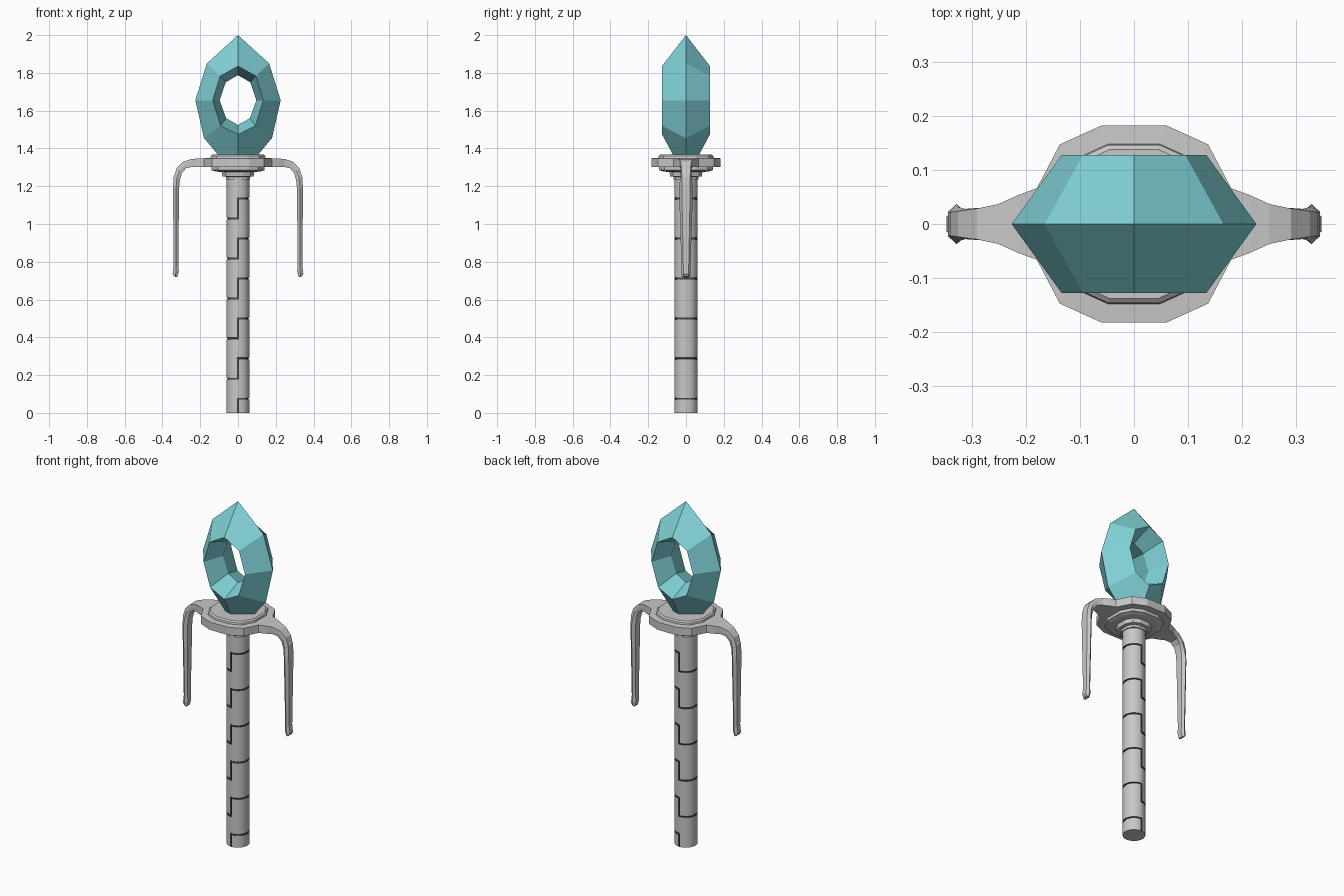
import bpy, bmesh, math

if "Cube" in bpy.data.objects:
    bpy.data.objects.remove(bpy.data.objects["Cube"])


def material(name, rgb):
    m = bpy.data.materials.new(name)
    m.diffuse_color = (*rgb, 1)
    m.use_nodes = True
    m.node_tree.nodes["Principled BSDF"].inputs["Base Color"].default_value = m.diffuse_color
    return m


METAL = material("grey metal", (0.58, 0.58, 0.58))
DARK = material("dark groove", (0.06, 0.06, 0.06))
CRYSTAL = material("pale turquoise crystal", (0.22, 0.65, 0.69))


def finish(name, bm, *mats):
    bmesh.ops.recalc_face_normals(bm, faces=bm.faces)
    me = bpy.data.meshes.new(name)
    bm.to_mesh(me)
    bm.free()
    for m in mats:
        me.materials.append(m)
    ob = bpy.data.objects.new(name, me)
    bpy.context.collection.objects.link(ob)
    return ob


def loft(bm, rings, caps=True, loop=False):
    """Skin closed rings of points; cap the ends or join last to first."""
    vr = [[bm.verts.new(p) for p in r] for r in rings]
    n = len(vr[0])
    pairs = list(zip(vr, vr[1:])) + ([(vr[-1], vr[0])] if loop else [])
    for a, b in pairs:
        for i in range(n):
            j = (i + 1) % n
            bm.faces.new((a[i], a[j], b[j], b[i]))
    if caps and not loop:
        bm.faces.new(vr[0])
        bm.faces.new(vr[-1])


# Crystal ring: diamond section (outer edge, front, inner edge, back) round an oval
half = [  # outer x,z / front edge x,z / inner edge x,z, from top to bottom
    (0, 2.0, 0, 1.836, 0, 1.788),
    (0.165, 1.85, 0.095, 1.783, 0.065, 1.75),
    (0.226, 1.655, 0.134, 1.655, 0.097, 1.655),
    (0.18, 1.455, 0.092, 1.52, 0.063, 1.56),
    (0, 1.24, 0, 1.474, 0, 1.524)]
D = 0.127
stations = [(1, h) for h in half] + [(-1, h) for h in half[3:0:-1]]
bm = bmesh.new()
loft(bm, [[(s * h[0], 0, h[1]), (s * h[2], -D, h[3]),
           (s * h[4], 0, h[5]), (s * h[2], D, h[3])] for s, h in stations], loop=True)
finish("crystal_ring", bm, CRYSTAL)

# Guard: twelve-sided stepped disc
quarter = [(0.18, 0.065), (0.137, 0.147), (0.06, 0.182)]
outline = (quarter + [(-x, y) for x, y in quarter[::-1]]
           + [(-x, -y) for x, y in quarter] + [(x, -y) for x, y in quarter[::-1]])
tiers = [(0.36, 1.235), (0.36, 1.25), (0.46, 1.252), (0.48, 1.275), (0.66, 1.278),
         (0.78, 1.285), (0.78, 1.302), (1, 1.302), (1, 1.348), (0.81, 1.35),
         (0.8, 1.36), (0.755, 1.367)]
bm = bmesh.new()
loft(bm, [[(x * s, y * s, z) for x, y in outline] for s, z in tiers])
finish("guard_disc", bm, METAL)

# Side prongs: curve out of the guard and hang down, chamfered section
path = [  # outer x,z / inner x,z / half width / chamfer ratio
    (0.15, 1.348, 0.15, 1.302, 0.075, 1),
    (0.18, 1.348, 0.18, 1.302, 0.066, 1),
    (0.215, 1.347, 0.215, 1.302, 0.053, 1),
    (0.25, 1.343, 0.245, 1.302, 0.037, 1),
    (0.29, 1.33, 0.275, 1.295, 0.03, 0.95),
    (0.325, 1.295, 0.297, 1.27, 0.028, 0.85),
    (0.34, 1.25, 0.308, 1.23, 0.031, 0.7),
    (0.344, 1.19, 0.312, 1.19, 0.037, 0.6),
    (0.341, 0.78, 0.316, 0.78, 0.024, 0.6),
    (0.346, 0.735, 0.313, 0.75, 0.024, 0.6),
    (0.338, 0.722, 0.322, 0.718, 0.022, 0.6)]
bm = bmesh.new()
rings = []
for ox, oz, ix, iz, w, f in path:
    mx, mz = (ox + ix) / 2, (oz + iz) / 2
    rings.append([(ox, -w * f, oz), (ox, w * f, oz), (mx, w, mz),
                  (ix, w * f, iz), (ix, -w * f, iz), (mx, -w, mz)])
loft(bm, rings)
prongs = finish("side_prongs", bm, METAL)
prongs.modifiers.new("mirror", 'MIRROR').use_axis[0] = True

# Handle: cylinder with staggered half-ring grooves joined by short seams
R, G = 0.061, 0.005
right = [0.075 + 0.212 * i for i in range(6)]
left = [z - 0.106 for z in right]
cuts = sorted([0, 1.25] + [z + d for z in right + left[1:] for d in (-G, G)])
seam = 0.08
sweep = [-math.pi / 2 + seam + (math.pi - 2 * seam) * i / 11 for i in range(12)]
angles = sweep + [a + math.pi for a in sweep]
bm = bmesh.new()
loft(bm, [[(R * math.cos(a), R * math.sin(a), z) for a in angles] for z in cuts])
grooves = []
for f in bm.faces:
    if len(f.verts) > 4:
        continue
    c = f.calc_center_median()
    on_seam = abs(c.x) < 0.001
    in_right = any(abs(c.z - z) < G for z in right)
    in_left = any(abs(c.z - z) < G for z in left)
    if on_seam:
        cut = any(l - G < c.z < r + G for l, r in zip(left, right))
    else:
        cut = in_right if c.x > 0 else in_left
    if cut:
        f.material_index = 1
        grooves.append(f)
bmesh.ops.recalc_face_normals(bm, faces=bm.faces)
bmesh.ops.inset_region(bm, faces=grooves, thickness=0.0003, depth=-0.005)
handle = finish("handle", bm, METAL, DARK)
bpy.context.view_layer.objects.active = handle
handle.select_set(True)
bpy.ops.object.shade_smooth_by_angle(angle=math.radians(35))
